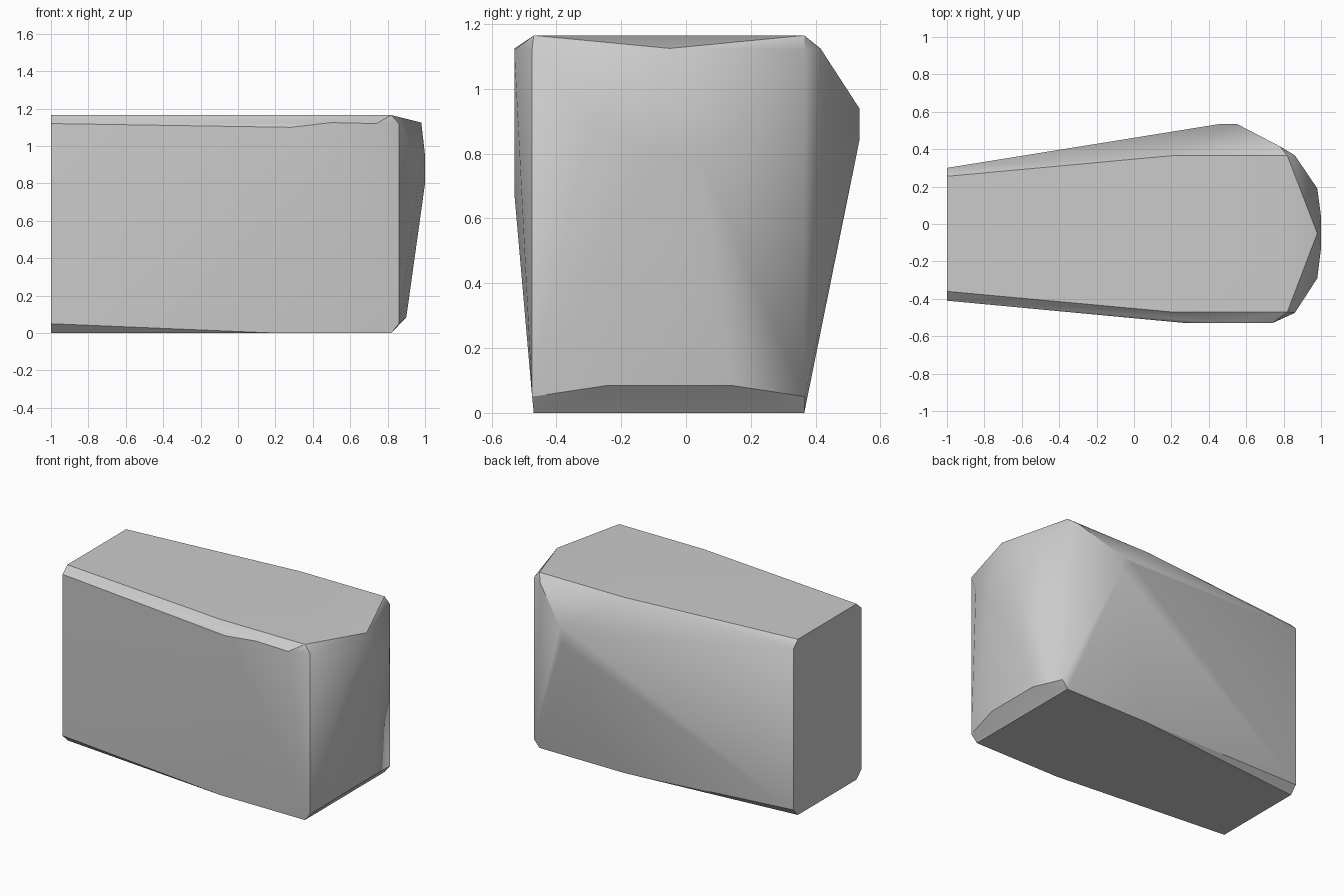
import bpy, bmesh, math

default = bpy.data.objects.get("Cube")
if default:
    bpy.data.objects.remove(default, do_unlink=True)

stone = bpy.data.materials.new("mid_grey")
stone.use_nodes = True
grey = (0.6, 0.6, 0.6, 1)
stone.diffuse_color = grey
stone.node_tree.nodes["Principled BSDF"].inputs["Base Color"].default_value = grey

TOP = 1.165
points = []

# Flat top and bottom outlines, tapering to the narrow end
plan = [(-1, -.36), (.2, -.47), (.82, -.47), (.82, .365), (.2, .365), (-1, .255)]
for z in (0, TOP):
    points += [(x, y, z) for x, y in plan]

# Upright edges at the four corners
for x, y in [(-1, -.41), (.86, -.475), (.86, .367), (-1, .3)]:
    points += [(x, y, .05), (x, y, 1.12)]

# Front bulge
points += [(x, -.53, z) for x, z in [(.28, 1.1), (.55, .68), (.5, 1.125), (.74, 1.12)]]

# Back bulge, peaking below the shoulder
points += [(.46, .535, .92), (.55, .535, .94), (.54, .535, .84), (.78, .415, 1.125)]

# Rounded wide end: foot, middle and upper rim
points += [(.9, -.24, .085), (.9, .14, .085)]
points += [(1, y, z) for y in (-.13, .04) for z in (.8, .95)]
points += [(.98, .19, .9), (.98, -.29, .9), (.98, -.05, 1.125)]

# Skin the points into one closed block
bm = bmesh.new()
for p in points:
    bm.verts.new(p)
hull = bmesh.ops.convex_hull(bm, input=bm.verts)
loose = {v for v in hull["geom_interior"] + hull["geom_unused"]
         if isinstance(v, bmesh.types.BMVert)}
bmesh.ops.delete(bm, geom=list(loose), context="VERTS")
bmesh.ops.dissolve_limit(bm, angle_limit=math.radians(.5), verts=bm.verts, edges=bm.edges)
bmesh.ops.recalc_face_normals(bm, faces=bm.faces)
mesh = bpy.data.meshes.new("stone_block")
bm.to_mesh(mesh)
bm.free()
mesh.materials.append(stone)

block = bpy.data.objects.new("stone_block", mesh)
bpy.context.collection.objects.link(block)
bpy.ops.object.select_all(action="DESELECT")
block.select_set(True)
bpy.context.view_layer.objects.active = block
bpy.ops.object.shade_smooth_by_angle(angle=math.radians(30))
